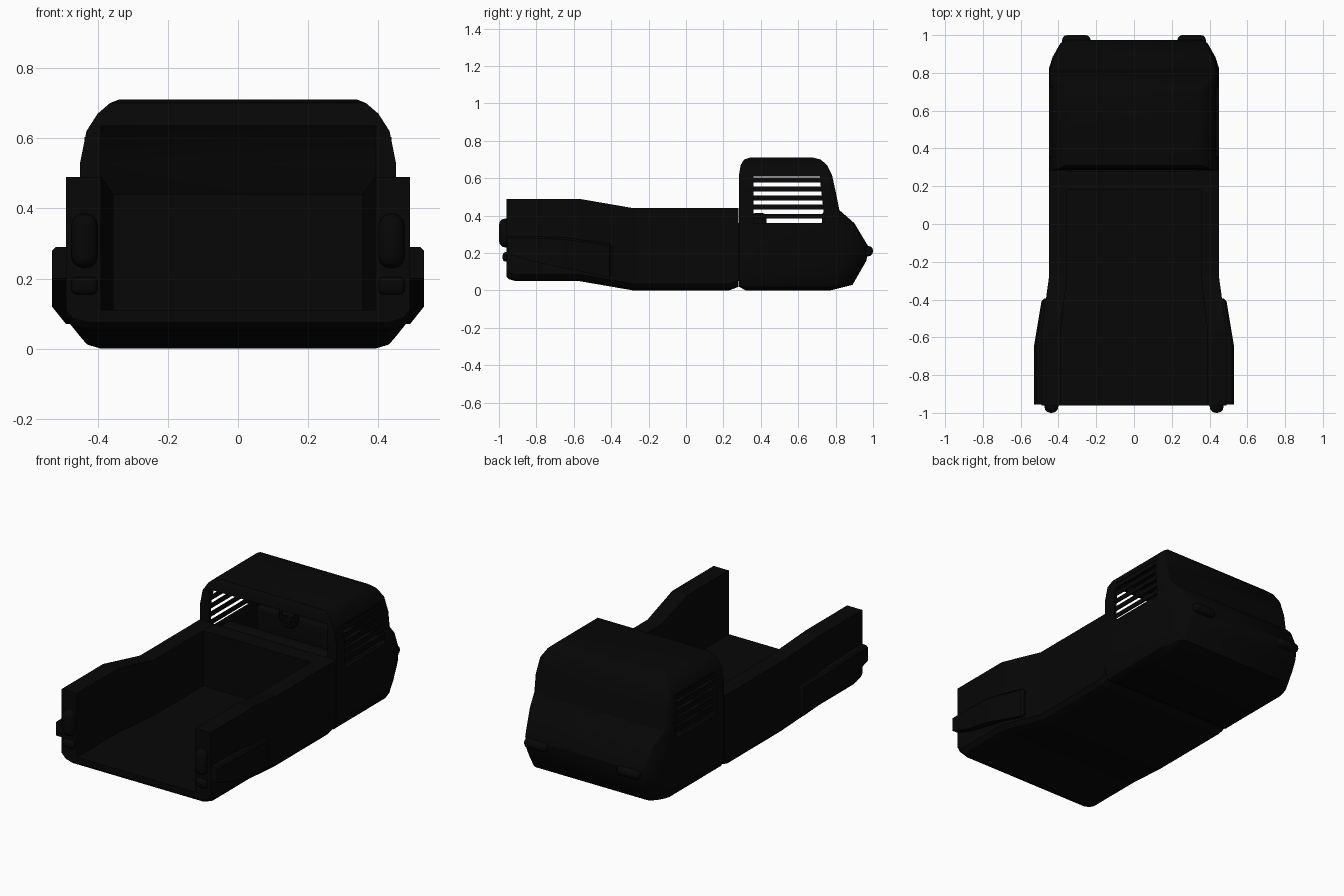
import bpy
import bmesh
import math

if "Cube" in bpy.data.objects:
    bpy.data.objects.remove(bpy.data.objects["Cube"], do_unlink=True)

black = bpy.data.materials.new("soft_black")
black.use_nodes = True
COLOR = (0.002, 0.002, 0.002, 1)
black.diffuse_color = COLOR
black.node_tree.nodes["Principled BSDF"].inputs["Base Color"].default_value = COLOR


def activate(obj):
    bpy.ops.object.select_all(action="DESELECT")
    obj.select_set(True)
    bpy.context.view_layer.objects.active = obj


def finish(name, bm):
    bmesh.ops.recalc_face_normals(bm, faces=bm.faces)
    mesh = bpy.data.meshes.new(name)
    bm.to_mesh(mesh)
    bm.free()
    mesh.materials.append(black)
    obj = bpy.data.objects.new(name, mesh)
    bpy.context.collection.objects.link(obj)
    return obj


def smooth(obj):
    activate(obj)
    bpy.ops.object.shade_smooth_by_angle(angle=math.radians(30))


def loft(name, rings):
    """Join equal rings of points into a closed solid."""
    bm = bmesh.new()
    loops = [[bm.verts.new(p) for p in ring] for ring in rings]
    n = len(loops[0])
    for a, b in zip(loops, loops[1:]):
        for i in range(n):
            j = (i + 1) % n
            bm.faces.new((a[i], a[j], b[j], b[i]))
    bm.faces.new(loops[0])
    bm.faces.new(loops[-1])
    return finish(name, bm)


def box(name, x, y, z, bevel=0, segments=3):
    """Box from (min, max) ranges, with optional rounded edges."""
    bm = bmesh.new()
    bmesh.ops.create_cube(bm, size=1)
    for v in bm.verts:
        v.co = [r[0] + (c + 0.5) * (r[1] - r[0]) for c, r in zip(v.co, (x, y, z))]
    if bevel:
        bmesh.ops.bevel(bm, geom=bm.edges[:], offset=bevel, segments=segments,
                        profile=0.5, affect="EDGES")
    obj = finish(name, bm)
    if bevel:
        smooth(obj)
    return obj


def cut(obj, cutter):
    mod = obj.modifiers.new("cut", "BOOLEAN")
    mod.operation = "DIFFERENCE"
    mod.solver = "EXACT"
    mod.object = cutter
    activate(obj)
    bpy.ops.object.modifier_apply(modifier=mod.name)
    bpy.data.objects.remove(cutter, do_unlink=True)


# Cargo bed: U-shaped sections, open at the tail
def bed_ring(y, w, inner, bottom, top):
    half = [(w - 0.06, bottom), (w - 0.02, bottom + 0.012), (w, bottom + 0.035),
            (w, top), (inner, top), (inner, 0.11)]
    return [(x, y, z) for x, z in half] + [(-x, y, z) for x, z in reversed(half)]


loft("cargo_bed", [
    bed_ring(-0.96, 0.49, 0.39, 0.075, 0.49),
    bed_ring(-0.945, 0.49, 0.39, 0.06, 0.49),
    bed_ring(-0.91, 0.49, 0.39, 0.05, 0.49),
    bed_ring(-0.57, 0.49, 0.39, 0.05, 0.49),
    bed_ring(-0.28, 0.45, 0.355, 0.0, 0.44),
    bed_ring(0.23, 0.45, 0.355, 0.0, 0.44),
    bed_ring(0.282, 0.45, 0.355, 0.02, 0.44)])
box("bed_bulkhead", (-0.36, 0.36), (0.18, 0.281), (0.1, 0.439))
box("cab_coupling", (-0.33, 0.33), (0.26, 0.3), (0.05, 0.36))


# Flared side fenders and lamps
def fender_ring(side, y, w, bottom, top):
    return [(side * x, y, z) for x, z in
            ((0.44, bottom), (w, bottom), (w, top - 0.01),
             (w - 0.01, top), (0.44, top))]


for side, label in ((1, "left"), (-1, "right")):
    loft(label + "_fender", [
        fender_ring(side, -0.955, 0.53, 0.2, 0.29),
        fender_ring(side, -0.82, 0.53, 0.155, 0.29),
        fender_ring(side, -0.65, 0.53, 0.12, 0.283),
        fender_ring(side, -0.41, 0.49, 0.07, 0.25),
        fender_ring(side, -0.395, 0.475, 0.08, 0.24)])
    xs = sorted((side * 0.4, side * 0.475))
    box(label + "_tail_lamp", xs, (-1.0, -0.92), (0.23, 0.385), 0.034)
    box(label + "_reverse_lamp", xs, (-0.98, -0.93), (0.155, 0.205), 0.015)
    xs = sorted((side * 0.23, side * 0.38))
    box(label + "_head_lamp", xs, (0.92, 1.0), (0.183, 0.238), 0.025)


# Cab shell: outlines stacked by height, with rounded nose corners
def cab_ring(z, w, back, nose, c):
    half = [(w, back), (w, nose - c), (w - 0.13 * c, nose - 0.6 * c),
            (w - 0.4 * c, nose - 0.12 * c), (w - 0.6 * c, nose)]
    return [(x, y, z) for x, y in half] + [(-x, y, z) for x, y in reversed(half)]


cab = loft("cab_shell", [cab_ring(*r) for r in (
    (0.0, 0.39, 0.32, 0.77, 0.04), (0.02, 0.43, 0.284, 0.85, 0.08),
    (0.03, 0.435, 0.284, 0.89, 0.11), (0.1, 0.45, 0.284, 0.93, 0.14),
    (0.16, 0.45, 0.284, 0.965, 0.15), (0.235, 0.45, 0.284, 0.975, 0.15),
    (0.36, 0.45, 0.284, 0.9, 0.1), (0.43, 0.45, 0.284, 0.82, 0.05),
    (0.53, 0.45, 0.284, 0.8, 0.04), (0.62, 0.432, 0.284, 0.78, 0.03),
    (0.67, 0.4, 0.292, 0.755, 0.025), (0.7, 0.365, 0.31, 0.72, 0.02),
    (0.71, 0.34, 0.34, 0.68, 0.015))])

# Hollow interior, open rear and side windows
cut(cab, loft("cavity_cutter", [cab_ring(*r) for r in (
    (0.12, 0.425, 0.305, 0.84, 0.06), (0.36, 0.43, 0.305, 0.84, 0.06),
    (0.43, 0.43, 0.305, 0.795, 0.04), (0.53, 0.428, 0.305, 0.775, 0.04),
    (0.62, 0.405, 0.305, 0.75, 0.03), (0.67, 0.36, 0.315, 0.715, 0.02))]))
cut(cab, box("rear_cutter", (-0.39, 0.39), (0.2, 0.36), (0.361, 0.635)))
window = [(0.36, 0.36), (0.73, 0.36), (0.74, 0.38), (0.715, 0.61), (0.36, 0.61)]
cut(cab, loft("window_cutter", [[(x, y, z) for y, z in window] for x in (-0.6, 0.6)]))
smooth(cab)

# Thin window louvres
for side, label in ((1, "left"), (-1, "right")):
    for i in range(5):
        z = 0.397 + 0.0485 * i
        xs = sorted((side * 0.43, side * 0.438))
        box(f"{label}_louvre_{i + 1}", xs, (0.35, 0.75 - 0.005 * i),
            (z - 0.013, z + 0.013))

# Interior: seat, dashboard and steering wheel
box("bench_seat", (-0.39, 0.39), (0.33, 0.56), (0.12, 0.24), 0.02)
box("seat_back", (-0.36, 0.36), (0.35, 0.43), (0.2, 0.415), 0.025)
box("dashboard", (-0.41, 0.41), (0.75, 0.84), (0.12, 0.355), 0.02)
bpy.ops.mesh.primitive_torus_add(
    major_radius=0.055, minor_radius=0.01, major_segments=28, minor_segments=8,
    location=(-0.18, 0.735, 0.355), rotation=(math.radians(85), 0, 0))
wheel = bpy.context.object
wheel.name = "steering_wheel"
wheel.data.materials.append(black)
smooth(wheel)
box("wheel_spoke", (-0.235, -0.125), (0.73, 0.74), (0.34, 0.355))
box("steering_column", (-0.195, -0.165), (0.73, 0.78), (0.32, 0.355))
